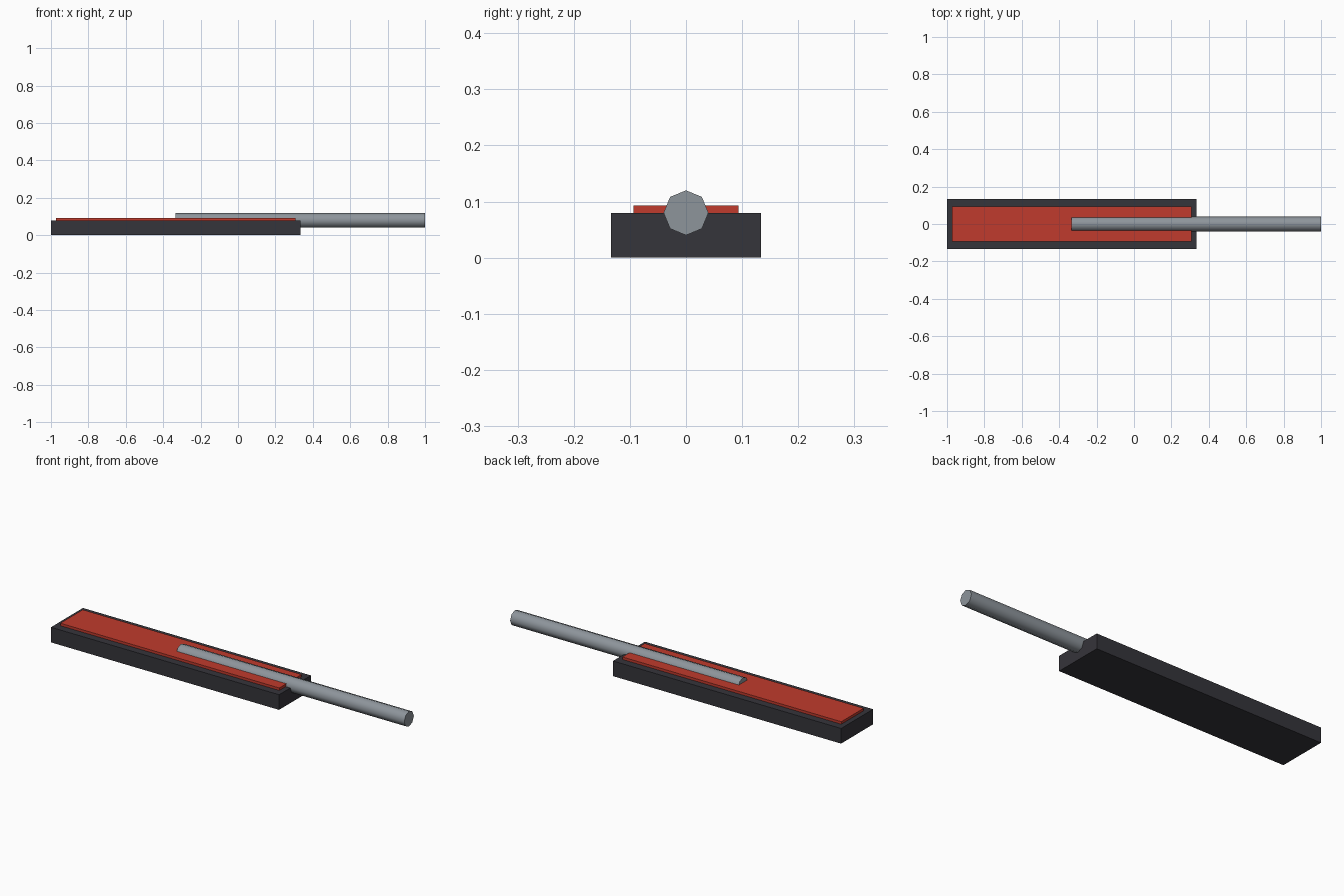
import bpy, math

if "Cube" in bpy.data.objects:
    bpy.data.objects.remove(bpy.data.objects["Cube"])


def material(name, color):
    m = bpy.data.materials.new(name)
    m.diffuse_color = (*color, 1)
    m.use_nodes = True
    m.node_tree.nodes["Principled BSDF"].inputs["Base Color"].default_value = m.diffuse_color
    return m


charcoal = material("charcoal", (0.036, 0.035, 0.043))
red = material("red", (0.53, 0.043, 0.026))
steel = material("steel grey", (0.27, 0.30, 0.33))


def box(name, lo, hi, mat):
    bpy.ops.mesh.primitive_cube_add(size=1, location=[(a + b) / 2 for a, b in zip(lo, hi)])
    ob = bpy.context.object
    ob.name = name
    ob.scale = [b - a for a, b in zip(lo, hi)]
    bpy.ops.object.transform_apply(location=False, rotation=False, scale=True)
    ob.data.materials.append(mat)
    return ob


# Block and the raised red pad on top of it
box("base_block", (-1, -0.1333, 0), (0.3333, 0.1333, 0.08), charcoal)
box("top_pad", (-0.9733, -0.0933, 0.08), (0.3067, 0.0933, 0.0933), red)

# Eight-sided rod half sunk into the block, a corner pointing up
bpy.ops.mesh.primitive_cylinder_add(vertices=8, radius=0.04, depth=4 / 3,
                                    location=(1 / 3, 0, 0.08),
                                    rotation=(0, math.pi / 2, 0))
rod = bpy.context.object
rod.name = "rod"
rod.data.materials.append(steel)
bpy.ops.object.shade_smooth_by_angle(angle=math.radians(60))
